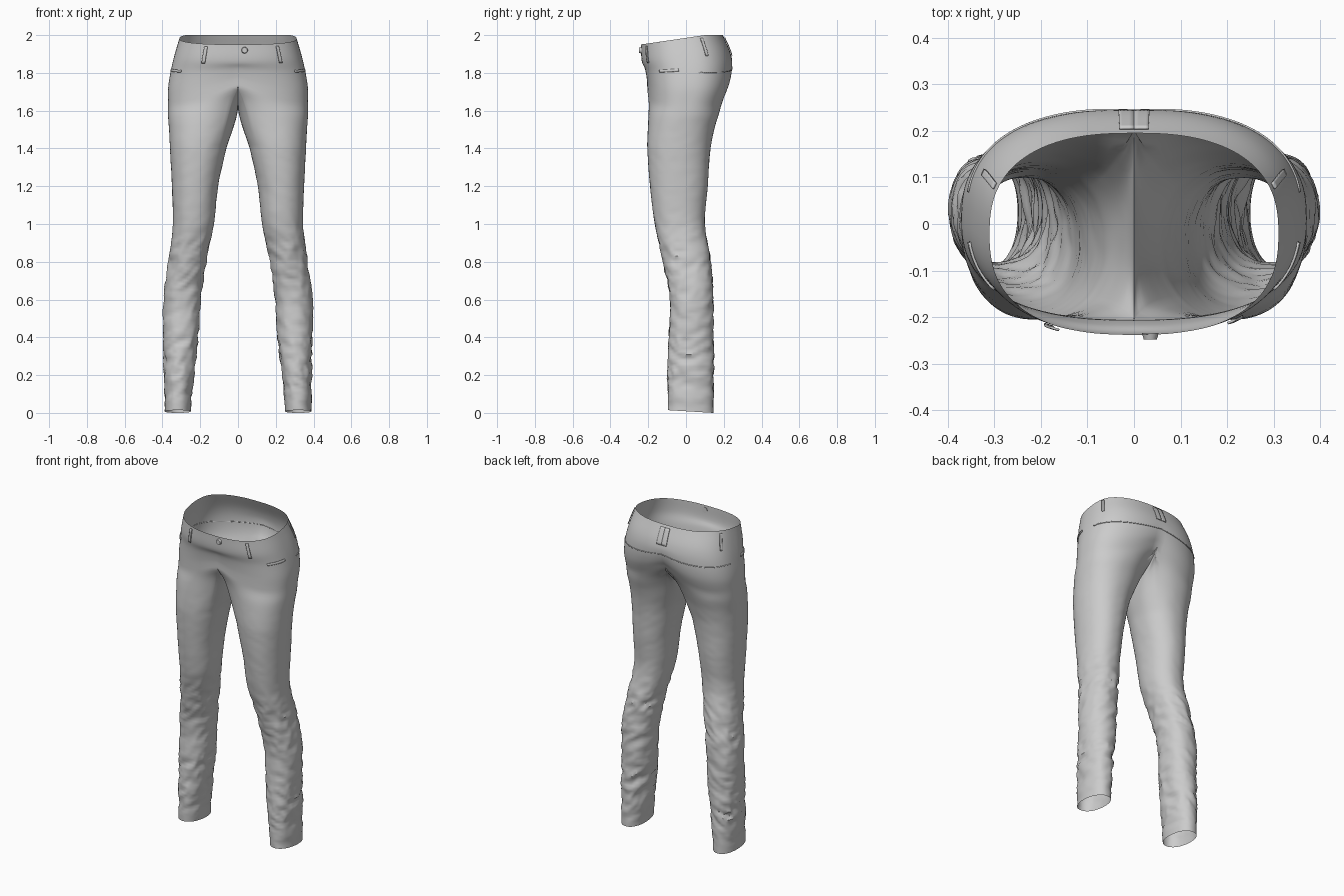
import bpy, bmesh, math
from mathutils import Vector, noise

cube = bpy.data.objects.get("Cube")
if cube:
    bpy.data.objects.remove(cube, do_unlink=True)

cloth = bpy.data.materials.new("grey_cloth")
cloth.use_nodes = True
GREY = (0.6, 0.6, 0.6, 1)
cloth.diffuse_color = GREY
cloth.node_tree.nodes["Principled BSDF"].inputs["Base Color"].default_value = GREY

# Leg and hip profile: height, inner x, outer x, front y, back y, hip blend
ROWS = [
    (0, .25, .388, -.095, .145, 0),
    (.2, .235, .39, -.095, .145, 0),
    (.4, .21, .393, -.09, .145, 0),
    (.6, .195, .395, -.085, .145, 0),
    (.8, .17, .367, -.12, .13, 0),
    (1, .128, .345, -.165, .1, 0),
    (1.2, .105, .35, -.19, .115, 0),
    (1.4, .062, .36, -.205, .13, 0),
    (1.5, .035, .365, -.205, .155, .2),
    (1.57, .015, .37, -.205, .185, .5),
    (1.63, 0, .37, -.205, .21, 1),
    (1.72, 0, .37, -.208, .238, 1),
    (1.82, 0, .355, -.218, .247, 1),
    (1.9, 0, .337, -.235, .237, 1),
    (2, 0, .31, -.238, .195, 1),
]
CROTCH = 1.63


def slope(i):
    a, b = ROWS[max(i - 1, 0)], ROWS[min(i + 1, len(ROWS) - 1)]
    return [(q - p) / (b[0] - a[0]) for p, q in zip(a, b)]


def profile(z):
    """Smooth interpolation of the profile rows."""
    i = max(k for k in range(len(ROWS) - 1) if ROWS[k][0] <= z + 1e-6)
    a, b, ma, mb = ROWS[i], ROWS[i + 1], slope(i), slope(i + 1)
    h = b[0] - a[0]
    t = (z - a[0]) / h
    s = t * t * (3 - 2 * t)
    vals = [p + (q - p) * s + h * t * (1 - t) * ((1 - t) * m - t * n)
            for p, q, m, n in zip(a, b, ma, mb)]
    return vals[1:]


def power(v, n):
    return math.copysign(abs(v) ** (2 / n), v)


def point(side, z, p, inside=False):
    """Point on the cloth; p runs from -1 (front) to 1 (back)."""
    inner, outer, front, back, blend = profile(z)
    inner, blend = max(inner, 0), min(max(blend, 0), 1)
    if z >= CROTCH - 1e-6:
        inner, blend = 0, 1
    cy, ry = (front + back) / 2, (back - front) / 2
    cx, rx = (inner + outer) / 2, (outer - inner) / 2
    ang = math.pi - p * math.pi / 4 if inside else p * math.pi * 3 / 4
    leg = Vector((cx + rx * power(math.cos(ang), 2.2), cy + ry * power(math.sin(ang), 2.2)))
    half = p * math.pi / 2
    if inside:
        hip = Vector((0, cy + ry * math.sin(half)))
        lift = abs(math.sin(half)) ** 3
    else:
        hip = Vector((outer * power(math.cos(half), 2.5), cy + ry * power(math.sin(half), 2.5)))
        lift = abs(p) ** 4
        # shallow cleft between the seat halves
        if p > 0:
            hip.y -= .012 * p ** 12 * max(0, 1 - abs(z - 1.68) / .2)
    x, y = leg.lerp(hip, blend)
    # saddle at the crotch, low front rim, slanted hems
    w = min(max((z - 1.4) / (CROTCH - 1.4), 0), 1)
    w = w * w * (3 - 2 * w) if z < CROTCH else max(0, 1 - (z - CROTCH) / .25)
    h = z + .1 * lift * w
    h -= .05 * max(0, min(1, (.1 - y) / .34)) * max(0, (z - 1.7) / .3)
    h += (.145 - y) * .06 * max(0, 1 - z / .2)
    return Vector((side * x, y, h))


def finish(name, bm):
    mesh = bpy.data.meshes.new(name)
    bm.to_mesh(mesh)
    bm.free()
    obj = bpy.data.objects.new(name, mesh)
    bpy.context.collection.objects.link(obj)
    mesh.materials.append(cloth)
    bpy.ops.object.select_all(action='DESELECT')
    obj.select_set(True)
    bpy.context.view_layer.objects.active = obj
    bpy.ops.object.shade_smooth_by_angle(angle=math.radians(40))
    return obj


def skin(bm, rings, closed):
    for a, b in zip(rings, rings[1:]):
        n = len(a)
        for i in range(n if closed else n - 1):
            j = (i + 1) % n
            bm.faces.new((a[i], a[j], b[j], b[i]))


# Trousers: two legs that join at the crotch and run up to the waist
bm = bmesh.new()
ARC, IN, LEG, HIP = 60, 24, 100, 22
for side in (1, -1):
    arc = [2 * i / ARC - 1 for i in range(ARC + 1)]
    inseam = [1 - 2 * i / IN for i in range(1, IN)]
    rings = []
    for k in range(LEG + 1):
        z = CROTCH * k / LEG
        pts = [point(side, z, p) for p in arc] + [point(side, z, p, True) for p in inseam]
        rings.append([bm.verts.new(c) for c in pts])
    skin(bm, rings, True)
    hips = [rings[-1][:ARC + 1]]
    for k in range(1, HIP + 1):
        z = CROTCH + (2 - CROTCH) * k / HIP
        hips.append([bm.verts.new(point(side, z, p)) for p in arc])
    skin(bm, hips, False)
bmesh.ops.remove_doubles(bm, verts=bm.verts, dist=1e-5)
bmesh.ops.recalc_face_normals(bm, faces=bm.faces)
bm.normal_update()


def bump(z, centre, width):
    return math.exp(-((z - centre) / width) ** 2)


# Creases gathered at the knees and ankles
moves = []
for v in bm.verts:
    x, y, z = v.co
    amount = .001 + .007 * bump(z, .78, .15) + .009 * bump(z, .24, .17) + .003 * bump(z, .5, .2)
    amount *= min(1, z / .06) * max(.15, min(1, (1.7 - z) / .3))
    q = Vector((x * 9 + y * 3, y * 9, z * 19 + abs(x) * 8))
    fold = .5 - 2.2 * abs(noise.noise(q)) + .5 * noise.noise(q * 2.1)
    moves.append((v, v.normal * amount * fold))
for v, d in moves:
    v.co += d
finish("trousers", bm)


# Raised strips that follow the cloth
def strip(name, side, p0, p1, z0, z1, raise_by=.004, nu=4, nv=8):
    bm = bmesh.new()
    rows = []
    for k in range(nv + 1):
        z = z0 + (z1 - z0) * k / nv
        row = []
        for i in range(nu + 1):
            p = p0 + (p1 - p0) * i / nu
            c = point(side, z, p)
            along = point(side, z, min(p + .01, 1)) - point(side, z, p - .01)
            up = point(side, min(z + .01, 2), p) - point(side, z - .01, p)
            out = along.cross(up).normalized() * side
            row.append(bm.verts.new(c + out * raise_by))
        rows.append(row)
    skin(bm, rows, False)
    obj = finish(name, bm)
    mod = obj.modifiers.new("thickness", 'SOLIDIFY')
    mod.thickness = .005
    mod.offset = 0


for side, label, front in ((1, "left", -.6), (-1, "right", -.7)):
    strip(label + "_front_belt_loop", side, front - .02, front + .02, 1.88, 1.985, .007)
    strip(label + "_side_belt_loop", side, .22, .26, 1.89, 1.985)
    strip(label + "_back_belt_loop", side, .965, 1, 1.89, 1.985)
    strip(label + "_yoke_seam", side, .1, 1, 1.8, 1.804, .001, 30, 1)
    strip(label + "_pocket_edge", side, -.4, -.1, 1.815, 1.83, .003, 12, 2)

# Waist button
bm = bmesh.new()
bmesh.ops.create_cone(bm, cap_ends=True, segments=20, radius1=.018, radius2=.014, depth=.014)
button = finish("waist_button", bm)
button.location = (.035, -.241, 1.92)
button.rotation_euler.x = math.pi / 2
